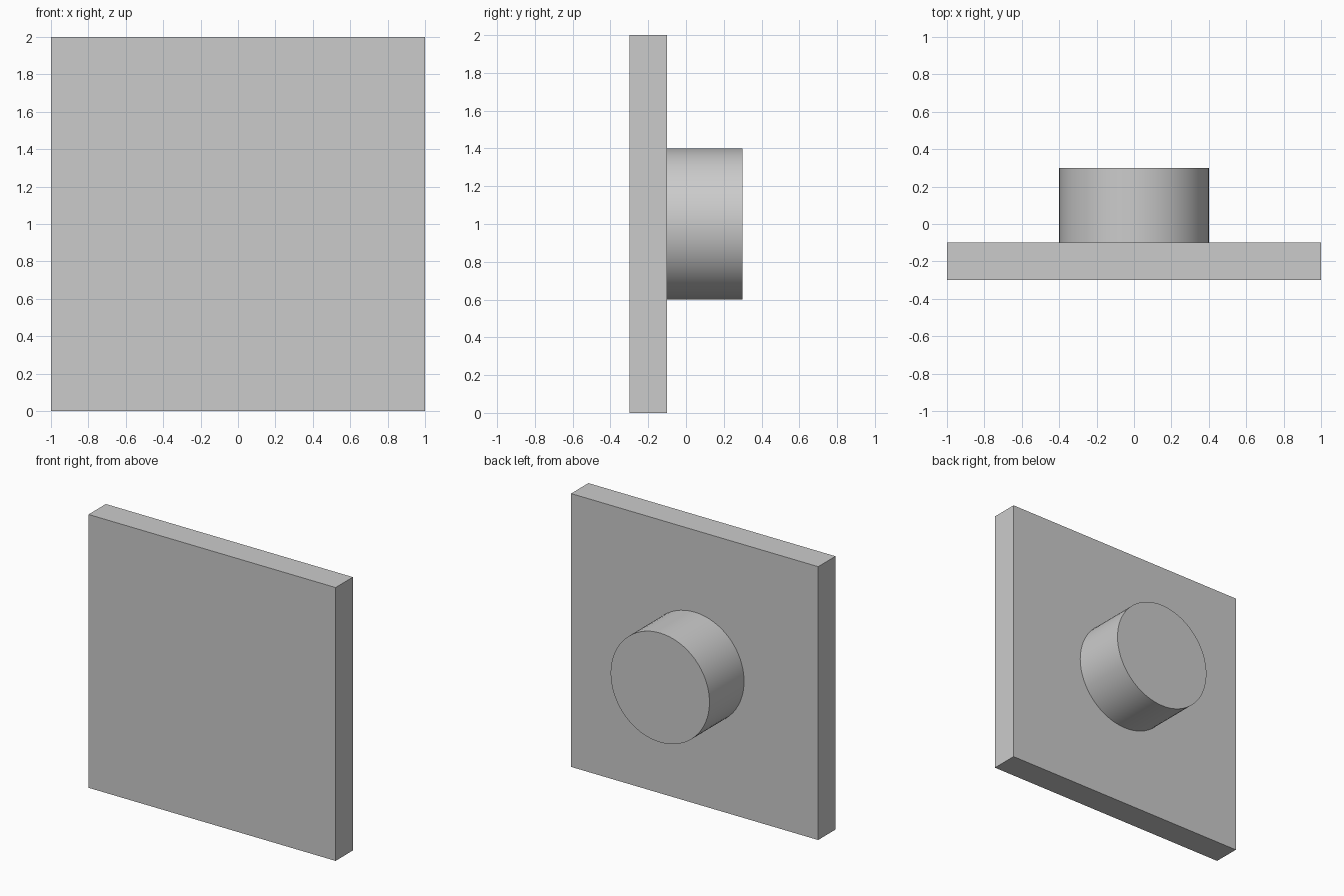
import bpy
import math

cube = bpy.data.objects.get("Cube")
if cube:
    bpy.data.objects.remove(cube, do_unlink=True)

GREY = (0.6, 0.6, 0.6, 1)
grey = bpy.data.materials.new("light_grey")
grey.use_nodes = True
grey.diffuse_color = GREY
grey.node_tree.nodes["Principled BSDF"].inputs["Base Color"].default_value = GREY


def finish(name):
    """Name the active object, apply its transform and give it the material."""
    part = bpy.context.object
    part.name = name
    bpy.ops.object.transform_apply(location=False, rotation=True, scale=True)
    part.data.materials.append(grey)
    return part


# Square plate standing upright at the front
bpy.ops.mesh.primitive_cube_add(size=1, location=(0, -0.2, 1))
bpy.context.object.scale = (2, 0.2, 2)
finish("plate")

# Round boss centred on the back of the plate
bpy.ops.mesh.primitive_cylinder_add(
    vertices=64, radius=0.4, depth=0.4,
    location=(0, 0.1, 1), rotation=(math.pi / 2, 0, 0))
finish("boss")
bpy.ops.object.shade_smooth_by_angle(angle=math.radians(30))
